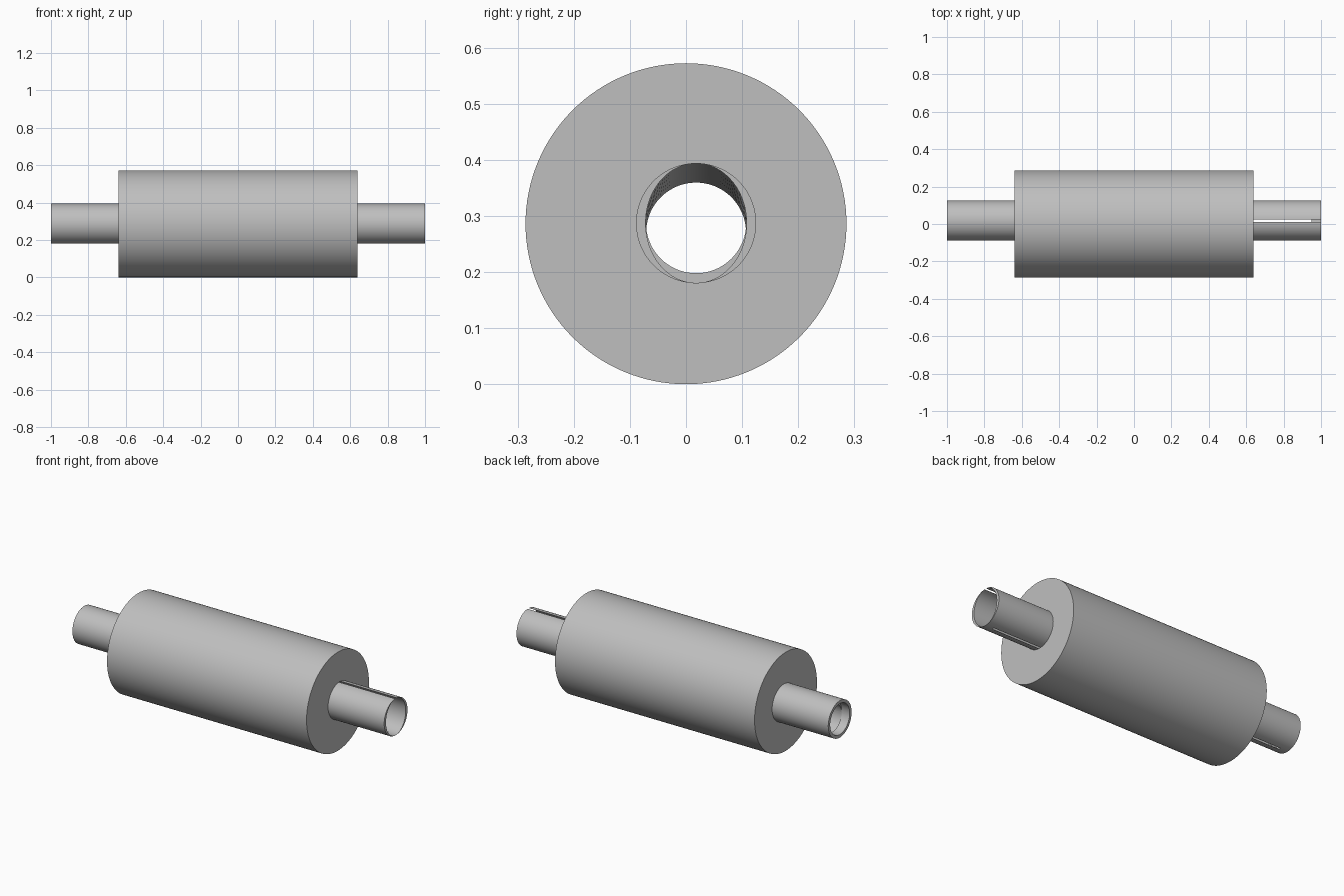
import bpy, bmesh, math

cube = bpy.data.objects.get("Cube")
if cube:
    bpy.data.objects.remove(cube, do_unlink=True)

grey = bpy.data.materials.new("plain grey")
grey.use_nodes = True
grey.diffuse_color = (0.52, 0.52, 0.52, 1)
grey.node_tree.nodes["Principled BSDF"].inputs["Base Color"].default_value = grey.diffuse_color

SEGS = 128
BODY_R, BODY_X = 0.286, 0.64
PIPE_R, PIPE_Y = 0.107, 0.018


def loft(name, sections):
    """Closed solid through elliptical sections: (x, y, z, y radius, z radius)."""
    bm = bmesh.new()
    rings = []
    for x, y, z, ry, rz in sections:
        angles = [2 * math.pi * i / SEGS for i in range(SEGS)]
        rings.append([bm.verts.new((x, y + ry * math.cos(a), z + rz * math.sin(a))) for a in angles])
    for r, s in zip(rings, rings[1:]):
        for i in range(SEGS):
            j = (i + 1) % SEGS
            bm.faces.new((r[i], r[j], s[j], s[i]))
    bm.faces.new(rings[0])
    bm.faces.new(rings[-1])
    bmesh.ops.recalc_face_normals(bm, faces=bm.faces)
    mesh = bpy.data.meshes.new(name)
    bm.to_mesh(mesh)
    bm.free()
    mesh.materials.append(grey)
    ob = bpy.data.objects.new(name, mesh)
    bpy.context.collection.objects.link(ob)
    return ob


def slot(name, x0, x1, z):
    """Thin box that opens a slit along a pipe wall."""
    bpy.ops.mesh.primitive_cube_add(size=1, location=((x0 + x1) / 2, PIPE_Y, z))
    ob = bpy.context.object
    ob.name = name
    ob.scale = (x1 - x0, 0.013, 0.03)
    return ob


def combine(target, tool, operation):
    mod = target.modifiers.new(tool.name, "BOOLEAN")
    mod.operation, mod.solver, mod.object = operation, "EXACT", tool
    bpy.context.view_layer.update()
    bpy.context.view_layer.objects.active = target
    bpy.ops.object.modifier_apply(modifier=mod.name)
    bpy.data.objects.remove(tool, do_unlink=True)


# Drum with the slightly offset pipe running through it
body = loft("muffler_body", [(x, 0, BODY_R, BODY_R, BODY_R) for x in (-BODY_X, BODY_X)])
pipe = loft("pipe", [(x, PIPE_Y, BODY_R + 0.001, PIPE_R, PIPE_R) for x in (-1, 1)])
combine(body, pipe, "UNION")

# Bore: oval at one end, narrowing to a lowered round hole at the other
bore = loft("bore", [
    (1.1, PIPE_Y, 0.287, 0.09, 0.1064),
    (BODY_X - 0.03, PIPE_Y, 0.287, 0.09, 0.1064),
    (-BODY_X, PIPE_Y, 0.27, 0.089, 0.0893),
    (-1.1, PIPE_Y, 0.27, 0.089, 0.0893)])
# The round end keeps a centred lip, so the lowered bore stops short of it
for v in bore.data.vertices:
    if v.co.x < -1:
        v.co.x = -0.95
combine(body, bore, "DIFFERENCE")
lip = loft("lip_bore", [(x, PIPE_Y, 0.287, 0.0892, 0.0892) for x in (-1.1, -0.949)])
combine(body, lip, "DIFFERENCE")

# Narrow slits where the bore meets the pipe wall
combine(body, slot("top_slot", BODY_X, 1.05, 0.394), "DIFFERENCE")
combine(body, slot("bottom_slot", BODY_X, 0.95, 0.18), "DIFFERENCE")
combine(body, slot("rear_slot", -0.95, -BODY_X, 0.18), "DIFFERENCE")

bpy.ops.object.select_all(action="DESELECT")
body.select_set(True)
bpy.context.view_layer.objects.active = body
bpy.ops.object.shade_smooth_by_angle(angle=math.radians(30))
